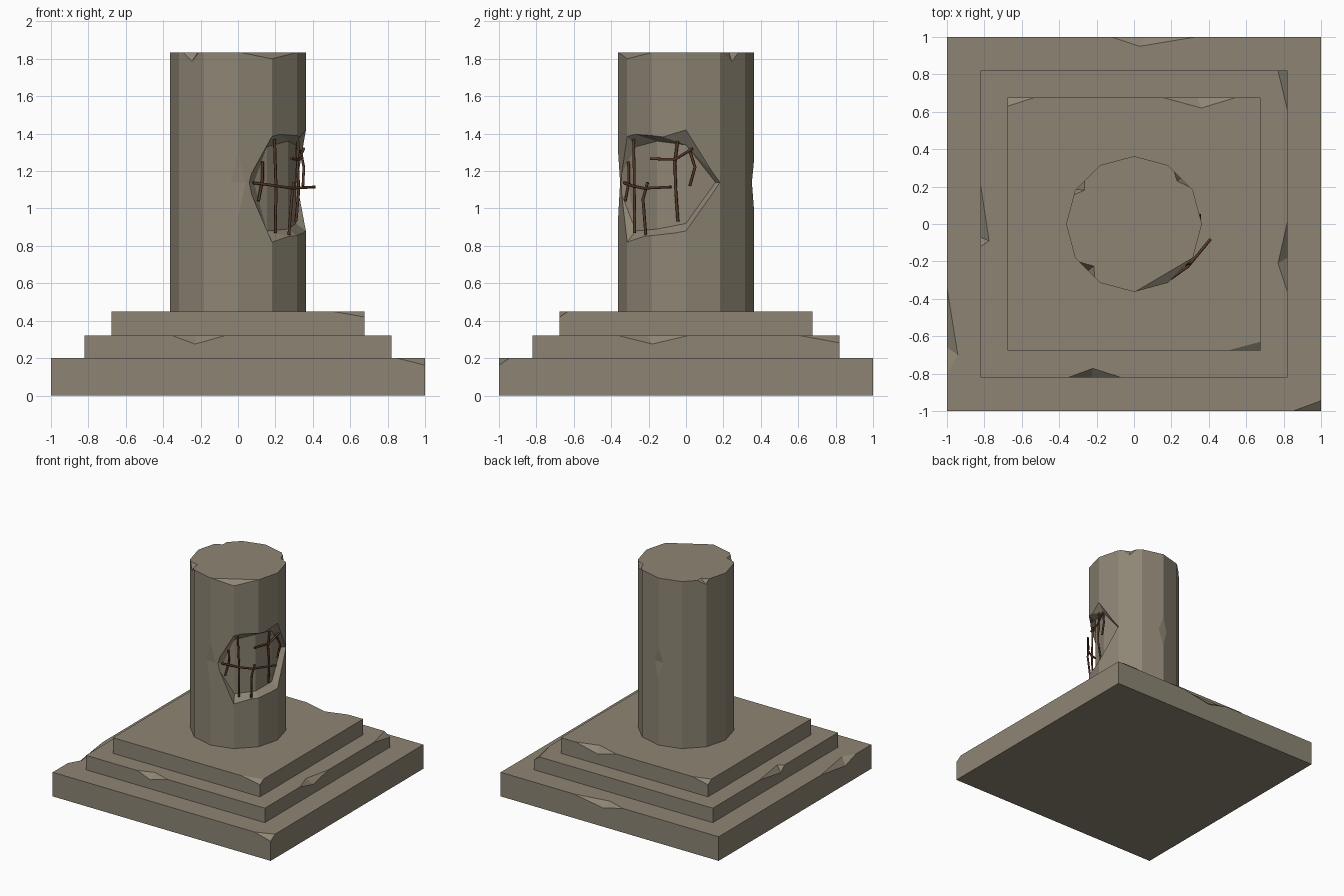
import bpy, bmesh, math
from mathutils import Vector as V

if "Cube" in bpy.data.objects:
    bpy.data.objects.remove(bpy.data.objects["Cube"])


def material(name, rgb):
    m = bpy.data.materials.new(name)
    m.diffuse_color = (*rgb, 1)
    m.use_nodes = True
    m.node_tree.nodes["Principled BSDF"].inputs["Base Color"].default_value = m.diffuse_color
    return m


STONE = material("weathered_stone", (0.27, 0.235, 0.175))
RUST = material("rusty_iron", (0.095, 0.042, 0.022))


def to_object(name, bm, mat=None):
    bmesh.ops.recalc_face_normals(bm, faces=bm.faces)
    me = bpy.data.meshes.new(name)
    bm.to_mesh(me)
    bm.free()
    ob = bpy.data.objects.new(name, me)
    bpy.context.collection.objects.link(ob)
    if mat:
        me.materials.append(mat)
    return ob


def subtract(ob, cutter_bm):
    cutter = to_object("cutter", cutter_bm, STONE)
    cutter.hide_render = True
    mod = ob.modifiers.new("chip", 'BOOLEAN')
    mod.operation, mod.solver, mod.object = 'DIFFERENCE', 'EXACT', cutter
    bpy.context.view_layer.objects.active = ob
    bpy.ops.object.modifier_apply(modifier=mod.name)
    bpy.data.objects.remove(cutter)


def notch(ob, a, b, p, q):
    """V-shaped chip: a, b are its ends on an edge; p-q is the crease."""
    a, b, p, q = map(V, (a, b, p, q))
    c = (p + q) / 2
    bm = bmesh.new()
    for co in (p * 2 - q, q * 2 - p, a * 2 - c, b * 2 - c):
        bm.verts.new(co)
    bmesh.ops.convex_hull(bm, input=bm.verts)
    subtract(ob, bm)


def slice_corner(bm, a, b, c):
    """Cut a corner off along the plane through three points."""
    a, b, c = map(V, (a, b, c))
    n = (b - a).cross(c - a).normalized()
    if n.dot(a - V((0, 0, 0))) < 0:
        n = -n
    r = bmesh.ops.bisect_plane(bm, geom=bm.verts[:] + bm.edges[:] + bm.faces[:],
                               plane_co=a, plane_no=n, clear_outer=True)
    edges = [e for e in r["geom_cut"] if isinstance(e, bmesh.types.BMEdge)]
    bmesh.ops.contextual_create(bm, geom=edges)


def tier(name, half, z0, z1, corners=(), notches=()):
    bm = bmesh.new()
    bmesh.ops.create_cube(bm, size=1)
    for v in bm.verts:
        v.co = V((v.co.x * 2 * half, v.co.y * 2 * half, z1 if v.co.z > 0 else z0))
    # corner: signs, amount along x, along y, down
    for sx, sy, dx, dy, dz in corners:
        x, y = sx * half, sy * half
        slice_corner(bm, (x - sx * dx, y, z1), (x, y - sy * dy, z1), (x, y, z1 - dz))
    ob = to_object(name, bm, STONE)
    # notch: side direction, start, end, middle on top, middle on side, depth
    for (nx, ny), s, e, mt, ms, d in notches:
        def at(t, inset=0, dz=0):
            r = half - inset
            return (nx * r + abs(ny) * t, ny * r + abs(nx) * t, z1 - dz)
        notch(ob, at(s), at(e), at(mt, d), at(ms, 0, 0.045))
    return ob


# Stepped base
tier("bottom_step", 1.0, 0, 0.2, [(1, -1, 0.15, 0.055, 0.038)],
     [((0, 1), -0.12, 0.33, 0.03, 0.06, 0.05), ((-1, 0), -0.8, -0.34, -0.7, -0.66, 0.058)])
tier("middle_step", 0.82, 0.2, 0.32, [(1, 1, 0.05, 0.21, 0.038)],
     [((0, -1), -0.35, -0.07, -0.22, -0.23, 0.048),
      ((1, 0), -0.36, 0.01, -0.21, -0.18, 0.05),
      ((-1, 0), -0.12, 0.21, -0.09, -0.07, 0.045)])
tier("top_step", 0.675, 0.32, 0.45,
     [(1, -1, 0.17, 0.045, 0.03), (-1, 1, 0.14, 0.045, 0.03)],
     [((0, 1), 0.16, 0.54, 0.36, 0.34, 0.055)])

# Twelve-sided column
R, Z0, Z1 = 0.363, 0.45, 1.835


def polar(deg, r, z):
    t = math.radians(deg)
    return V((r * math.cos(t), r * math.sin(t), z))


bm = bmesh.new()
bottom = [bm.verts.new(polar(30 * i, R, Z0)) for i in range(12)]
top = [bm.verts.new(polar(30 * i, R, Z1)) for i in range(12)]
bm.faces.new(bottom[::-1])
bm.faces.new(top)
for i in range(12):
    j = (i + 1) % 12
    bm.faces.new((bottom[i], bottom[j], top[j], top[i]))
slice_corner(bm, (0.01, -0.36, Z1), (0.312, -0.182, Z1), polar(-60, R, 1.8))
column = to_object("column", bm, STONE)

# Chips on the column rim
notch(column, (-0.29, -0.204, Z1), (-0.21, -0.284, Z1), (-0.215, -0.225, Z1), (-0.245, -0.249, 1.788))
notch(column, (0.215, 0.279, Z1), (0.295, 0.199, Z1), (0.23, 0.23, Z1), (0.25, 0.244, 1.788))
notch(column, (-0.32, 0.157, Z1), (-0.265, 0.229, Z1), (-0.265, 0.18, Z1), (-0.308, 0.186, 1.80))
# Worn spots on the front and back edges
notch(column, (0, -R, 1.3), (0, -R, 0.95), (-0.04, -0.3523, 1.14), (0.04, -0.3523, 1.14))
notch(column, (0, R, 1.25), (0, R, 1.0), (-0.04, 0.3523, 1.14), (0.04, 0.3523, 1.14))

# Broken cavity: rim on the surface, floor behind it
rim = [V((0.06, -0.347, 1.14)), polar(-60, R, 1.385), polar(-30, R, 1.39), polar(0, R, 1.42),
       polar(30, R, 1.14), polar(0, R, 0.88), polar(-30, R, 0.855), polar(-60, R, 0.82)]
floor = [V((0.085, -0.31, 1.14)), polar(-60, 0.31, 1.33), polar(-30, 0.31, 1.36), polar(0, 0.31, 1.34),
         polar(29, 0.325, 1.14), polar(0, 0.31, 0.92), polar(-30, 0.31, 0.89), polar(-60, 0.31, 0.88)]
bm = bmesh.new()
inner = [bm.verts.new(f) for f in floor]
outer = [bm.verts.new(r + (r - f) * 0.6) for r, f in zip(rim, floor)]
for ring in (inner, outer):
    for idx in ((0, 1, 7), (1, 2, 6, 7), (2, 3, 5, 6), (3, 4, 5)):
        bm.faces.new([ring[i] for i in idx])
for i in range(8):
    j = (i + 1) % 8
    bm.faces.new((inner[i], inner[j], outer[j], outer[i]))
bmesh.ops.triangulate(bm, faces=bm.faces)
subtract(column, bm)


# Exposed bent reinforcing bars
def bar(name, pts, radius=0.008):
    cu = bpy.data.curves.new(name, 'CURVE')
    cu.dimensions = '3D'
    cu.bevel_depth, cu.bevel_resolution, cu.use_fill_caps = radius, 1, True
    sp = cu.splines.new('POLY')
    sp.points.add(len(pts) - 1)
    for p, co in zip(sp.points, pts):
        p.co = (*co, 1)
    cu.materials.append(RUST)
    bpy.context.collection.objects.link(bpy.data.objects.new(name, cu))


bar("cross_bar_long", [(0.08, -0.33, 1.137), (0.2, -0.29, 1.122), (0.29, -0.225, 1.108), (0.41, -0.08, 1.115)])
bar("cross_bar_short", [(0.285, -0.19, 1.266), (0.325, -0.06, 1.262), (0.352, 0.035, 1.32)])
bar("upright_bar_1", [(0.13, -0.308, 1.25), (0.13, -0.305, 1.15), (0.11, -0.325, 1.04)])
bar("upright_bar_2", [(0.195, -0.28, 1.37), (0.203, -0.276, 1.12), (0.2, -0.275, 0.87)])
bar("upright_bar_3", [(0.297, -0.205, 1.14), (0.287, -0.23, 1.05), (0.272, -0.215, 0.86)])
bar("upright_bar_4", [(0.322, -0.045, 1.36), (0.318, -0.06, 1.24), (0.325, -0.055, 1.1), (0.31, -0.043, 0.93)])
bar("upright_bar_5", [(0.335, 0.02, 1.31), (0.352, 0.048, 1.22), (0.347, 0.02, 1.12)])
